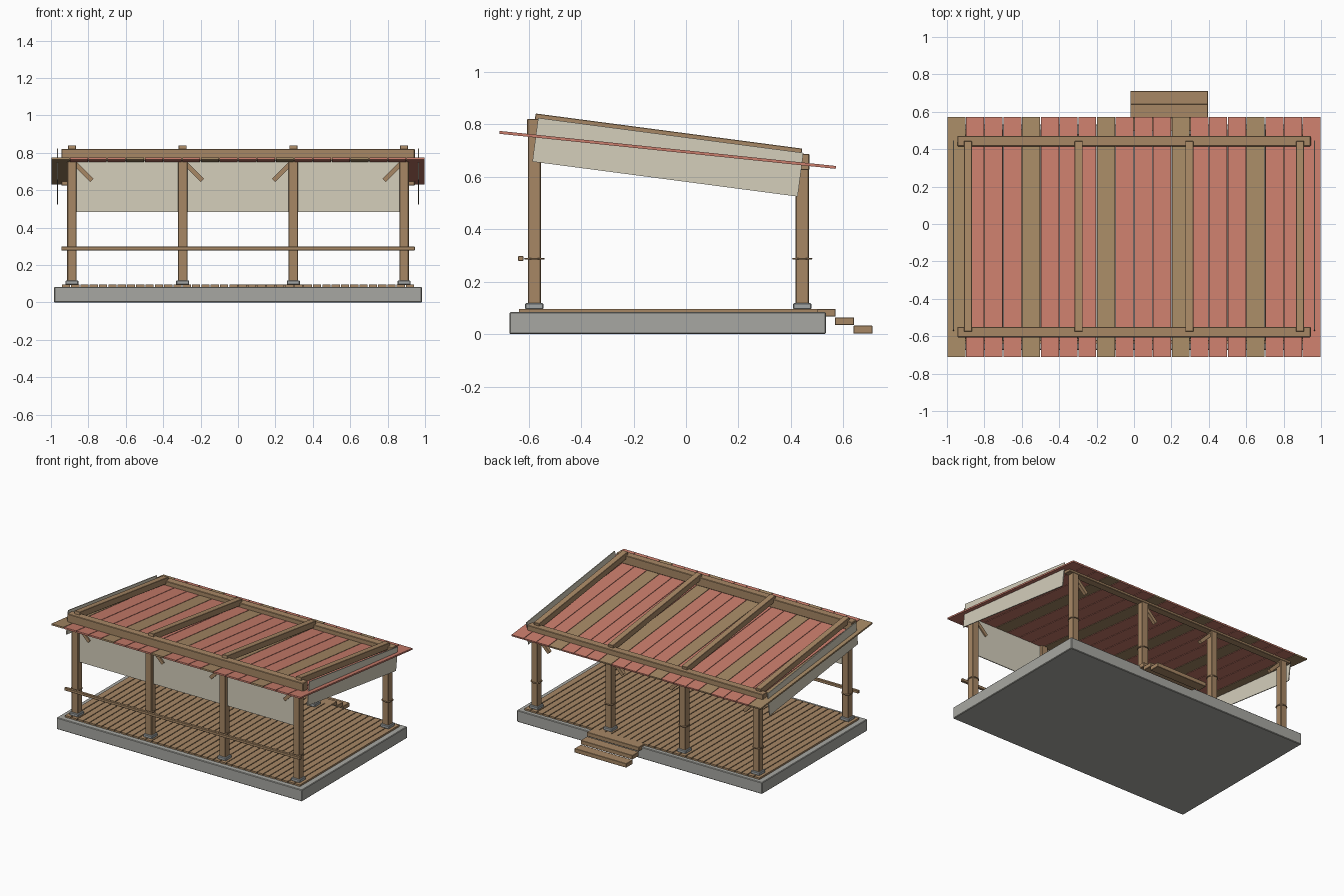
import bpy, math
from mathutils import Vector

cube = bpy.data.objects.get("Cube")
if cube:
    bpy.data.objects.remove(cube, do_unlink=True)


def material(name, rgb):
    m = bpy.data.materials.new(name)
    m.use_nodes = True
    m.diffuse_color = (*rgb, 1)
    bsdf = m.node_tree.nodes["Principled BSDF"]
    bsdf.inputs["Base Color"].default_value = (*rgb, 1)
    bsdf.inputs["Roughness"].default_value = 0.8
    return m


WOOD = material("tan wood", (0.39, 0.245, 0.13))
ROOF_WOOD = material("olive wood", (0.38, 0.25, 0.13))
RED = material("faded red", (0.59, 0.205, 0.15))
CANVAS = material("cream canvas", (0.66, 0.62, 0.50))
CONCRETE = material("concrete grey", (0.39, 0.39, 0.36))
STONE = material("footing grey", (0.36, 0.38, 0.38))


def finish(name, mat):
    ob = bpy.context.object
    ob.name = name
    ob.data.materials.append(mat)
    return ob


def box(name, center, size, mat, rot=(0, 0, 0), bevel=0):
    bpy.ops.mesh.primitive_cube_add(size=1, location=center, rotation=rot)
    ob = finish(name, mat)
    ob.scale = size
    bpy.ops.object.transform_apply(location=False, rotation=False, scale=True)
    if bevel:
        mod = ob.modifiers.new("soft edges", 'BEVEL')
        mod.width = bevel
        mod.segments = 1
    return ob


POST_X = (-0.888, -0.296, 0.296, 0.888)
FRONT_Y, BACK_Y = -0.578, 0.443
DECK_TOP = 0.096

# Foundation slab
box("foundation_slab", (0, -0.07, 0.042), (1.966, 1.206, 0.084), CONCRETE, bevel=0.004)

# Deck boards running front to back
boards = 38
pitch = 1.89 / boards
for i in range(boards):
    x = -0.945 + pitch * (i + 0.5)
    box("deck_board", (x, -0.066, 0.088), (pitch - 0.006, 1.14, 0.016), WOOD)

# Entry steps at the back
for i in range(3):
    box("step_tread", (0.188, 0.533 + 0.071 * i, 0.081 - 0.032 * i),
        (0.415, 0.073, 0.03), WOOD, bevel=0.002)

# Posts with footings, rope collars, knee braces and top beams
for row, y, beam_z in (("front", FRONT_Y, 0.789), ("back", BACK_Y, 0.656)):
    for x in POST_X:
        top = beam_z
        box(row + "_post", (x, y, (DECK_TOP + top) / 2),
            (0.05, 0.05, top - DECK_TOP), WOOD, bevel=0.003)
        box(row + "_footing", (x, y, 0.106), (0.07, 0.07, 0.024), STONE, bevel=0.004)
        bpy.ops.mesh.primitive_torus_add(location=(x, y, 0.287), major_radius=0.035,
                                         minor_radius=0.004, major_segments=16,
                                         minor_segments=6)
        finish(row + "_collar", WOOD)
        bpy.ops.object.shade_smooth_by_angle()
        inward = -math.copysign(1, x)
        box(row + "_brace", (x + inward * 0.06, y, beam_z - 0.09),
            (0.13, 0.024, 0.024), WOOD, rot=(0, inward * math.radians(45), 0))
    box(row + "_beam", (0, y, beam_z), (1.89, 0.055, 0.062), WOOD, bevel=0.003)

# Front rail
box("front_rail", (0, -0.63, 0.288), (1.89, 0.02, 0.02), WOOD, bevel=0.002)

# Sloped roof boards, every fourth one bare wood
roof_tilt = math.radians(-5.95)
for i in range(20):
    box("roof_board", (-0.95 + 0.1 * i, -0.07, 0.702), (0.096, 1.289, 0.011),
        RED if i % 4 else ROOF_WOOD, rot=(roof_tilt, 0, 0))

# Rafters on top of the roof
rafter_tilt = math.radians(-7.5)
for x in POST_X:
    box("rafter", (x, -0.068, 0.752), (0.043, 1.025, 0.044), WOOD,
        rot=(rafter_tilt, 0, 0), bevel=0.002)

# Canvas panels: one across the front, one tilted on each side
box("front_canvas", (0, FRONT_Y, 0.625), (1.78, 0.006, 0.285), CANVAS)
for side in (-1, 1):
    box("side_canvas", (side * 0.966, -0.069, 0.674), (0.006, 1.02, 0.168), CANVAS,
        rot=(rafter_tilt, 0, 0))
